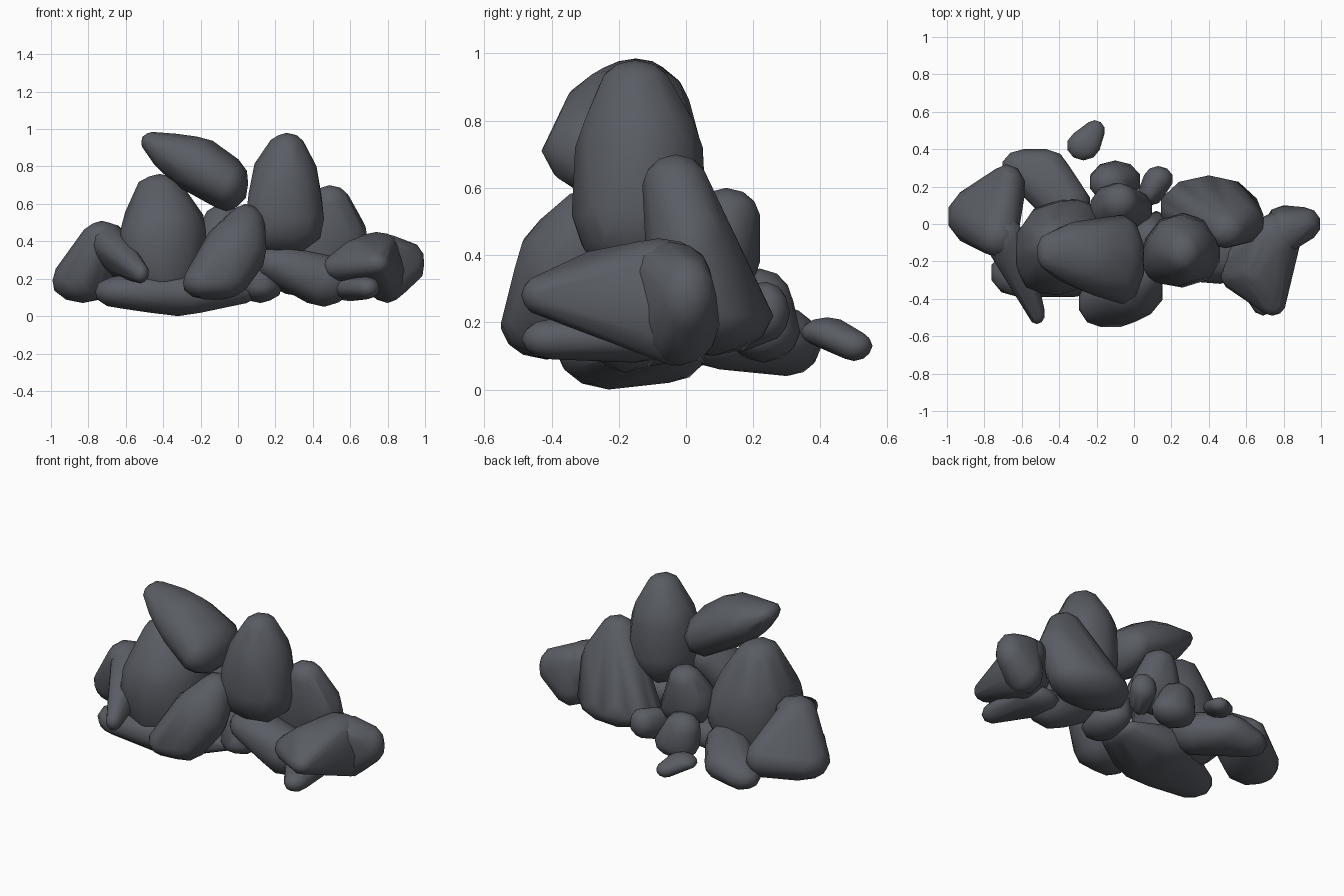
import bpy
import bmesh
import math
from mathutils import Vector

# Remove the default object
default_cube = bpy.data.objects.get("Cube")
if default_cube:
    bpy.data.objects.remove(default_cube, do_unlink=True)

# Single dark slate colour shared by every lobe
slate = bpy.data.materials.new("dark_slate")
slate.use_nodes = True
colour = (.10, .108, .125, 1)
slate.diffuse_color = colour
shader = next(node for node in slate.node_tree.nodes if node.type == "BSDF_PRINCIPLED")
shader.inputs["Base Color"].default_value = colour
shader.inputs["Roughness"].default_value = .8


def finish(name, bm):
    """Turn a bmesh into a smooth shaded, coloured object."""
    bmesh.ops.recalc_face_normals(bm, faces=bm.faces)
    mesh = bpy.data.meshes.new(name)
    bm.to_mesh(mesh)
    bm.free()
    mesh.materials.append(slate)
    part = bpy.data.objects.new(name, mesh)
    bpy.context.collection.objects.link(part)
    bpy.ops.object.select_all(action="DESELECT")
    part.select_set(True)
    bpy.context.view_layer.objects.active = part
    bpy.ops.object.shade_smooth_by_angle(angle=math.radians(50))


def wrap(bm):
    """Replace the contents with their convex hull."""
    result = bmesh.ops.convex_hull(bm, input=bm.verts)
    unused = {item for key in ("geom_interior", "geom_unused") for item in result[key]}
    loose = [item for item in unused if isinstance(item, bmesh.types.BMVert)]
    bmesh.ops.delete(bm, geom=loose, context="VERTS")


def lobe(name, *balls):
    """Skin stretched over ellipsoids given as centre and radii."""
    bm = bmesh.new()
    for centre, radii in balls:
        ball = bmesh.ops.create_icosphere(bm, subdivisions=2, radius=1)
        for vert in ball["verts"]:
            offset = Vector(a * b for a, b in zip(vert.co, radii))
            vert.co = Vector(centre) + offset
    # Only the points matter for the hull
    bmesh.ops.delete(bm, geom=bm.edges[:], context="EDGES_FACES")
    wrap(bm)
    finish(name, bm)


# Two tall upper leaves
lobe("upper_right_leaf",
     ((-.46, -.15, .93), (.06, .1, .055)),
     ((-.33, -.16, .86), (.13, .17, .115)),
     ((-.22, -.18, .81), (.16, .2, .15)),
     ((-.06, -.19, .71), (.12, .24, .15)))
lobe("upper_left_leaf",
     ((.26, -.15, .9), (.1, .11, .08)),
     ((.25, -.14, .72), (.19, .19, .18)),
     ((.15, -.2, .55), (.11, .12, .2)),
     ((.34, -.15, .55), (.12, .16, .2)),
     ((.26, -.14, .52), (.21, .2, .2)))

# Main body masses
lobe("right_body",
     ((-.42, -.12, .67), (.13, .14, .09)),
     ((-.4, -.13, .46), (.24, .25, .18)),
     ((-.5, -.2, .38), (.13, .17, .2)),
     ((-.3, -.02, .33), (.14, .15, .18)),
     ((-.4, -.12, .2), (.23, .25, .12)))
lobe("left_body",
     ((.49, -.03, .61), (.11, .1, .09)),
     ((.58, .02, .46), (.1, .1, .1)),
     ((.53, .01, .42), (.17, .13, .13)),
     ((.4, .08, .22), (.27, .18, .12)))
lobe("front_petal",
     ((.04, -.28, .48), (.11, .13, .12)),
     ((-.01, -.36, .36), (.17, .15, .17)),
     ((-.07, -.41, .2), (.13, .14, .11)),
     ((-.18, -.42, .18), (.12, .13, .09)))
lobe("base",
     ((-.62, -.26, .13), (.15, .13, .09)),
     ((-.32, -.23, .12), (.28, .16, .12)),
     ((-.25, -.05, .13), (.2, .12, .11)),
     ((0, -.1, .12), (.1, .15, .06)))

# Side arms reaching forward
lobe("right_arm",
     ((-.83, .04, .19), (.17, .16, .12)),
     ((-.73, -.06, .41), (.11, .12, .1)),
     ((-.68, .19, .22), (.1, .13, .12)))
lobe("right_arm_tip",
     ((-.7, -.07, .4), (.11, .12, .1)),
     ((-.63, -.15, .3), (.08, .11, .1)),
     ((-.52, -.48, .23), (.045, .055, .055)))
lobe("left_arm",
     ((.8, -.04, .24), (.1, .13, .17)),
     ((.74, -.08, .38), (.12, .13, .07)),
     ((.66, -.24, .36), (.1, .1, .06)),
     ((.74, -.43, .28), (.07, .06, .06)),
     ((.55, -.24, .26), (.1, .12, .08)))
lobe("left_arm_knob",
     ((.91, .0, .28), (.09, .09, .12)),
     ((.8, -.02, .19), (.11, .12, .12)),
     ((.79, -.05, .36), (.09, .12, .08)))

# Low lobes under the left side
lobe("left_foot",
     ((.22, -.16, .28), (.14, .14, .1)),
     ((.46, -.18, .19), (.17, .14, .14)))
lobe("left_toe",
     ((.69, -.4, .15), (.07, .09, .06)),
     ((.6, -.15, .15), (.15, .12, .07)))
lobe("centre_foot",
     ((.08, -.08, .3), (.1, .12, .12)),
     ((.12, -.1, .16), (.12, .17, .09)))

# Cluster of lobes at the back
lobe("back_right_foot",
     ((-.59, .3, .12), (.12, .1, .08)),
     ((-.47, .27, .15), (.13, .13, .1)),
     ((-.36, .1, .18), (.13, .14, .12)))
lobe("back_upper_lobe",
     ((-.08, .12, .52), (.1, .1, .08)),
     ((-.1, .08, .38), (.14, .14, .15)),
     ((.0, .08, .32), (.1, .1, .1)))
lobe("back_middle_lobe",
     ((-.13, .22, .26), (.11, .1, .1)),
     ((-.1, .23, .17), (.14, .11, .09)))
lobe("back_left_knob",
     ((.13, .24, .23), (.08, .07, .09)),
     ((.09, .16, .21), (.07, .06, .1)))

# Small loose chip behind
lobe("loose_chip",
     ((-.27, .42, .17), (.09, .08, .045)),
     ((-.21, .5, .13), (.055, .055, .045)))
